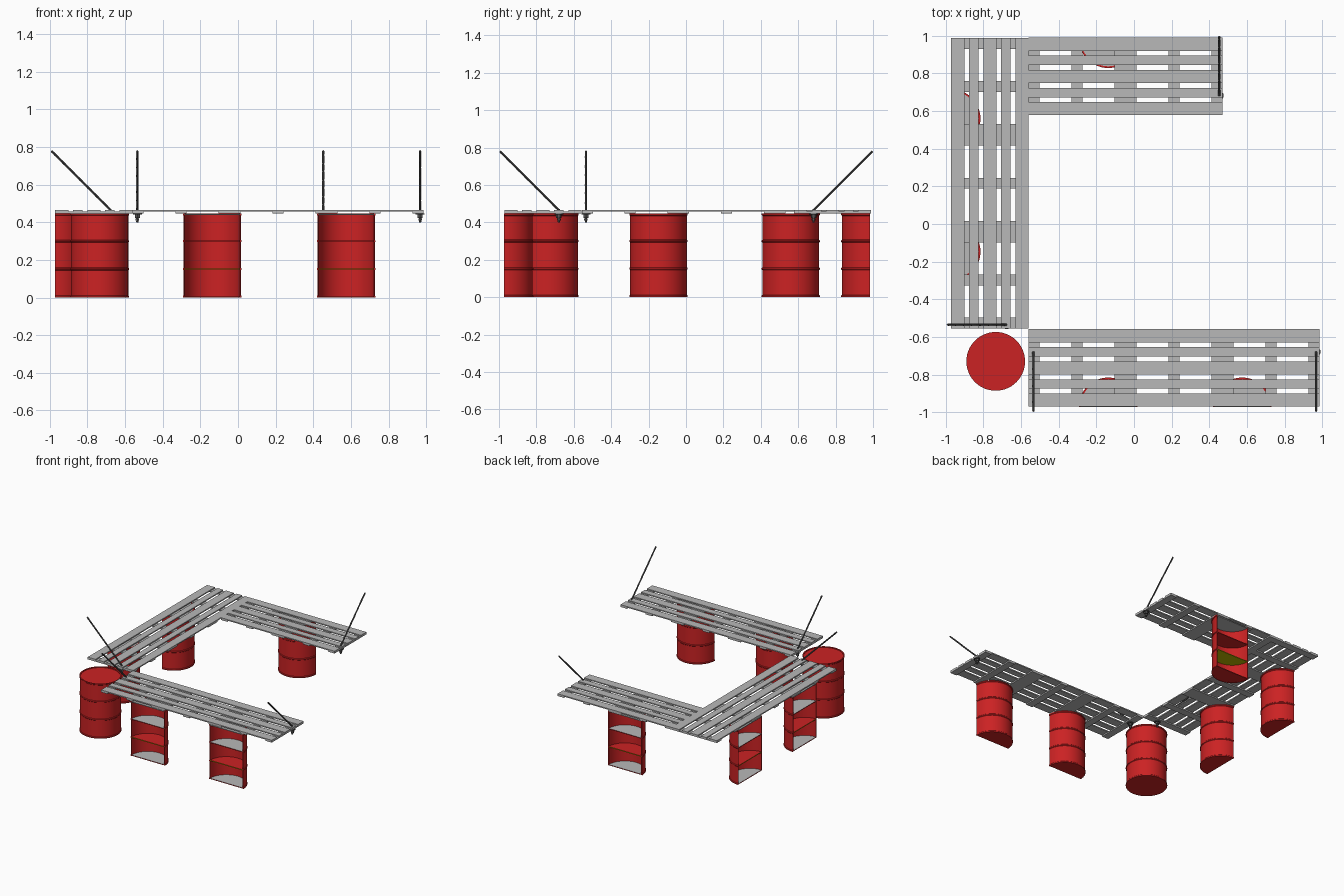
import bpy, bmesh, math
from mathutils import Matrix, Vector

cube = bpy.data.objects.get("Cube")
if cube:
    bpy.data.objects.remove(cube, do_unlink=True)


def material(name, rgb):
    m = bpy.data.materials.new(name)
    m.use_nodes = True
    m.diffuse_color = (*rgb, 1)
    m.node_tree.nodes["Principled BSDF"].inputs["Base Color"].default_value = (*rgb, 1)
    return m


RED = material("drum_red", (0.6, 0.016, 0.017))
GREY = material("light_grey", (0.48, 0.48, 0.48))
STEEL = material("dark_steel", (0.09, 0.09, 0.09))
YELLOW = material("yellow", (0.5, 0.47, 0.0))


def finish(name, bm, mats, loc, turn=0, smooth=False):
    bmesh.ops.recalc_face_normals(bm, faces=bm.faces)
    # a second material goes on upward faces
    if len(mats) > 1:
        bm.normal_update()
        for f in bm.faces:
            f.material_index = int(f.normal.z > 0.5)
    mesh = bpy.data.meshes.new(name)
    bm.to_mesh(mesh)
    bm.free()
    for m in mats:
        mesh.materials.append(m)
    ob = bpy.data.objects.new(name, mesh)
    bpy.context.collection.objects.link(ob)
    ob.location = loc
    ob.rotation_euler.z = math.radians(turn)
    if smooth:
        bpy.ops.object.select_all(action='DESELECT')
        ob.select_set(True)
        bpy.context.view_layer.objects.active = ob
        bpy.ops.object.shade_smooth_by_angle(angle=math.radians(35))
    return ob


def add_box(bm, x0, x1, y0, y1, z0, z1):
    size = Matrix.Diagonal((x1 - x0, y1 - y0, z1 - z0, 1))
    mid = Matrix.Translation(((x0 + x1) / 2, (y0 + y1) / 2, (z0 + z1) / 2))
    bmesh.ops.create_cube(bm, size=1, matrix=mid @ size)


def lathe(bm, profile, steps, half=False, closed=False):
    """Turn (radius, height) points about z, over a half or a full circle."""
    span = math.pi if half else 2 * math.pi
    rings = []
    for i in range(steps + 1 if half else steps):
        a = span * i / steps
        rings.append([bm.verts.new((r * math.cos(a), r * math.sin(a), z)) for r, z in profile])
    n = len(profile)
    for i in range(steps):
        a, b = rings[i], rings[(i + 1) % len(rings)]
        for j in range(n if closed else n - 1):
            k = (j + 1) % n
            bm.faces.new((a[j], b[j], b[k], a[k]))
    if closed and half:
        bm.faces.new(rings[0])
        bm.faces.new(rings[-1])
    bmesh.ops.remove_doubles(bm, verts=bm.verts, dist=1e-5)


R, TOP = 0.152, 0.447


def drum_side():
    """Outer wall with end rims and two rolled ribs."""
    pts = [(R + 0.004, 0), (R + 0.004, 0.008), (R, 0.012)]
    for z in (0.152, 0.3):
        pts += [(R, z - 0.007), (R + 0.004, z - 0.003), (R + 0.004, z + 0.003), (R, z + 0.007)]
    return pts + [(R, TOP - 0.012), (R + 0.004, TOP - 0.008), (R + 0.004, TOP)]


def full_drum(loc):
    bm = bmesh.new()
    lid = [(R - 0.005, TOP), (R - 0.005, TOP - 0.006), (0, TOP - 0.006)]
    lathe(bm, [(0, 0)] + drum_side() + lid, 56)
    finish("whole_drum", bm, [RED], loc, smooth=True)


def half_disc(name, z0, z1, mats, loc, turn):
    bm = bmesh.new()
    lathe(bm, [(0, z0), (R - 0.004, z0), (R - 0.004, z1), (0, z1)], 28, half=True, closed=True)
    finish(name, bm, mats, loc, turn)


def half_drum(name, loc, turn):
    bm = bmesh.new()
    inner = [(R - 0.005, TOP), (R - 0.005, 0)]
    lathe(bm, drum_side() + inner, 28, half=True, closed=True)
    finish(name + "_shell", bm, [RED], loc, turn, smooth=True)
    half_disc(name + "_floor", 0.001, 0.007, [RED, GREY], loc, turn)
    half_disc(name + "_lower_shelf", 0.149, 0.155, [YELLOW, RED], loc, turn)
    half_disc(name + "_upper_shelf", 0.297, 0.303, [RED, GREY], loc, turn)
    half_disc(name + "_lid", TOP - 0.008, TOP - 0.002, [GREY], loc, turn)


PALLET = 0.515


def table_top(name, count, loc, turn=0):
    """Row of pallets running along local x from the origin."""
    for p in range(count):
        bm = bmesh.new()
        x = p * PALLET
        for y, w in ((-0.171, 0.07), (-0.0855, 0.05), (0, 0.07), (0.0855, 0.05), (0.171, 0.07)):
            add_box(bm, x, x + PALLET, y - w / 2, y + w / 2, 0.457, 0.466)
        for c in (0.029, PALLET / 2, PALLET - 0.029):
            add_box(bm, x + c - 0.029, x + c + 0.029, -0.206, 0.206, TOP, 0.457)
        finish(f"{name}_pallet_{p + 1}", bm, [GREY], loc, turn)


def threaded(bm, length, r, matrix):
    """Threaded bar along z, placed by the matrix."""
    part = bmesh.new()
    pitch = 0.008
    pts = [(0, 0)]
    for i in range(int(length / pitch)):
        pts += [(r * 0.8, i * pitch), (r, (i + 0.5) * pitch)]
    lathe(part, pts + [(r * 0.8, length), (0, length)], 8)
    part.transform(matrix)
    temp = bpy.data.meshes.new("temp")
    part.to_mesh(temp)
    part.free()
    bm.from_mesh(temp)
    bpy.data.meshes.remove(temp)


def rod(name, loc, turn):
    bm = bmesh.new()
    # leaning bar, upright tail through the table, washer and nut
    threaded(bm, 0.445, 0.0065, Matrix.Translation((0, 0, 0.465)) @ Matrix.Rotation(math.radians(45), 4, 'X'))
    threaded(bm, 0.07, 0.0065, Matrix.Translation((0, 0, 0.4)))
    for r, z, h, sides in ((0.024, 0.444, 0.006, 20), (0.015, 0.433, 0.018, 6), (0.011, 0.415, 0.012, 6)):
        bmesh.ops.create_cone(bm, cap_ends=True, segments=sides, radius1=r, radius2=r,
                              depth=h, matrix=Matrix.Translation((0, 0, z)))
    finish(name, bm, [STEEL], loc, turn)


# table tops in a U shape
table_top("front_table", 3, (-0.56, -0.765, 0))
table_top("side_table", 3, (-0.766, -0.556, 0), 90)
table_top("back_table", 2, (-0.56, 0.784, 0))

# drums: one whole at the corner, halves as open cabinets
full_drum((-0.735, -0.73, 0))
half_drum("front_cabinet_a", (-0.137, -0.972, 0), 0)
half_drum("front_cabinet_b", (0.575, -0.972, 0), 0)
half_drum("side_cabinet_a", (-0.972, -0.147, 0), -90)
half_drum("side_cabinet_b", (-0.972, 0.56, 0), -90)
half_drum("back_cabinet", (-0.137, 0.985, 0), 180)

# leaning rods at the table ends
rod("front_rod_a", (-0.535, -0.68, 0), 0)
rod("front_rod_b", (0.968, -0.68, 0), 0)
rod("side_rod", (-0.677, -0.535, 0), -90)
rod("back_rod", (0.453, 0.682, 0), 180)
